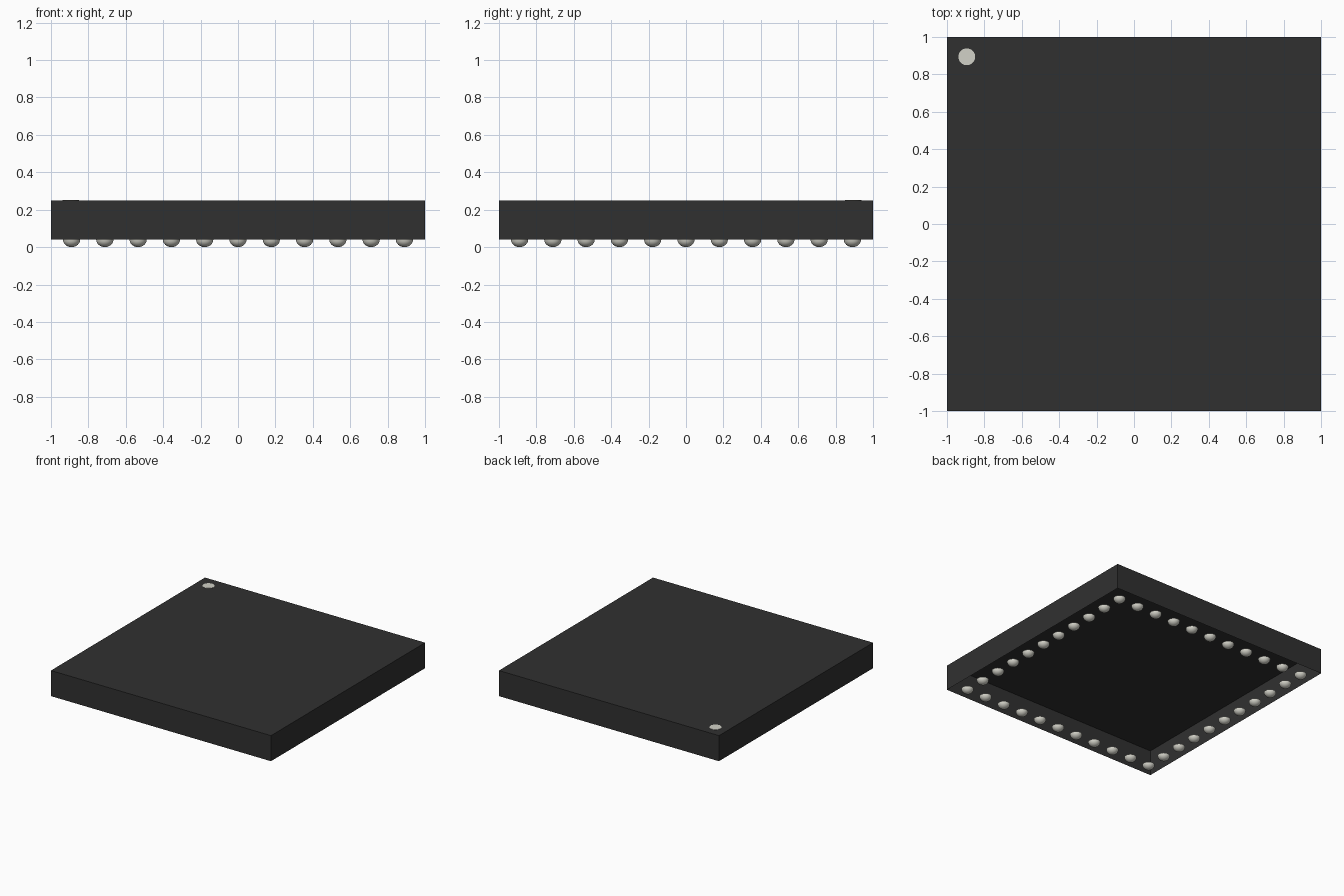
import bpy
import bmesh
from mathutils import Matrix

cube = bpy.data.objects.get("Cube")
if cube:
    bpy.data.objects.remove(cube, do_unlink=True)

BASE, TOP = 0.04, 0.25      # body height range
COUNT, PITCH = 11, 0.178    # solder balls per side
RADIUS = 0.046


def material(name, colour):
    mat = bpy.data.materials.new(name)
    mat.use_nodes = True
    mat.diffuse_color = (*colour, 1)
    mat.node_tree.nodes["Principled BSDF"].inputs["Base Color"].default_value = (*colour, 1)
    return mat


def add_object(name, bm, mat):
    mesh = bpy.data.meshes.new(name)
    bm.to_mesh(mesh)
    bm.free()
    mesh.materials.append(mat)
    obj = bpy.data.objects.new(name, mesh)
    bpy.context.collection.objects.link(obj)
    return obj


black = material("black plastic", (0.03, 0.03, 0.03))
metal = material("solder grey", (0.64, 0.635, 0.57))

# Package body: a shell, open underneath
bm = bmesh.new()
bmesh.ops.create_cube(bm, size=1)
bmesh.ops.transform(bm, verts=bm.verts,
                    matrix=Matrix.Translation((0, 0, (BASE + TOP) / 2)) @ Matrix.Diagonal((2, 2, TOP - BASE, 1)))
bm.normal_update()
bmesh.ops.delete(bm, geom=[f for f in bm.faces if f.normal.z < -0.5], context='FACES_ONLY')
add_object("package_body", bm, black)

# Corner orientation dot
bm = bmesh.new()
bmesh.ops.create_cone(bm, cap_ends=True, segments=32, radius1=0.045, radius2=0.045, depth=0.004,
                      matrix=Matrix.Translation((-0.894, 0.894, TOP)))
add_object("corner_dot", bm, metal)

# Domed solder ball, shared by the whole ring
bm = bmesh.new()
bmesh.ops.create_uvsphere(bm, u_segments=24, v_segments=12, radius=RADIUS)
bmesh.ops.bisect_plane(bm, geom=bm.verts[:] + bm.edges[:] + bm.faces[:], dist=1e-5,
                       plane_co=(0, 0, 0), plane_no=(0, 0, 1), clear_outer=True)
bmesh.ops.scale(bm, vec=(1, 1, BASE / RADIUS), verts=bm.verts)
for face in bm.faces:
    face.smooth = True
first = add_object("solder_ball", bm, metal)

# Ring of balls around the edge of the underside
last = COUNT - 1
ring = [(i, j) for i in range(COUNT) for j in range(COUNT) if i in (0, last) or j in (0, last)]
for n, (i, j) in enumerate(ring):
    ball = first if n == 0 else first.copy()
    if n:
        bpy.context.collection.objects.link(ball)
    ball.location = ((i - last / 2) * PITCH, (j - last / 2) * PITCH, BASE)
